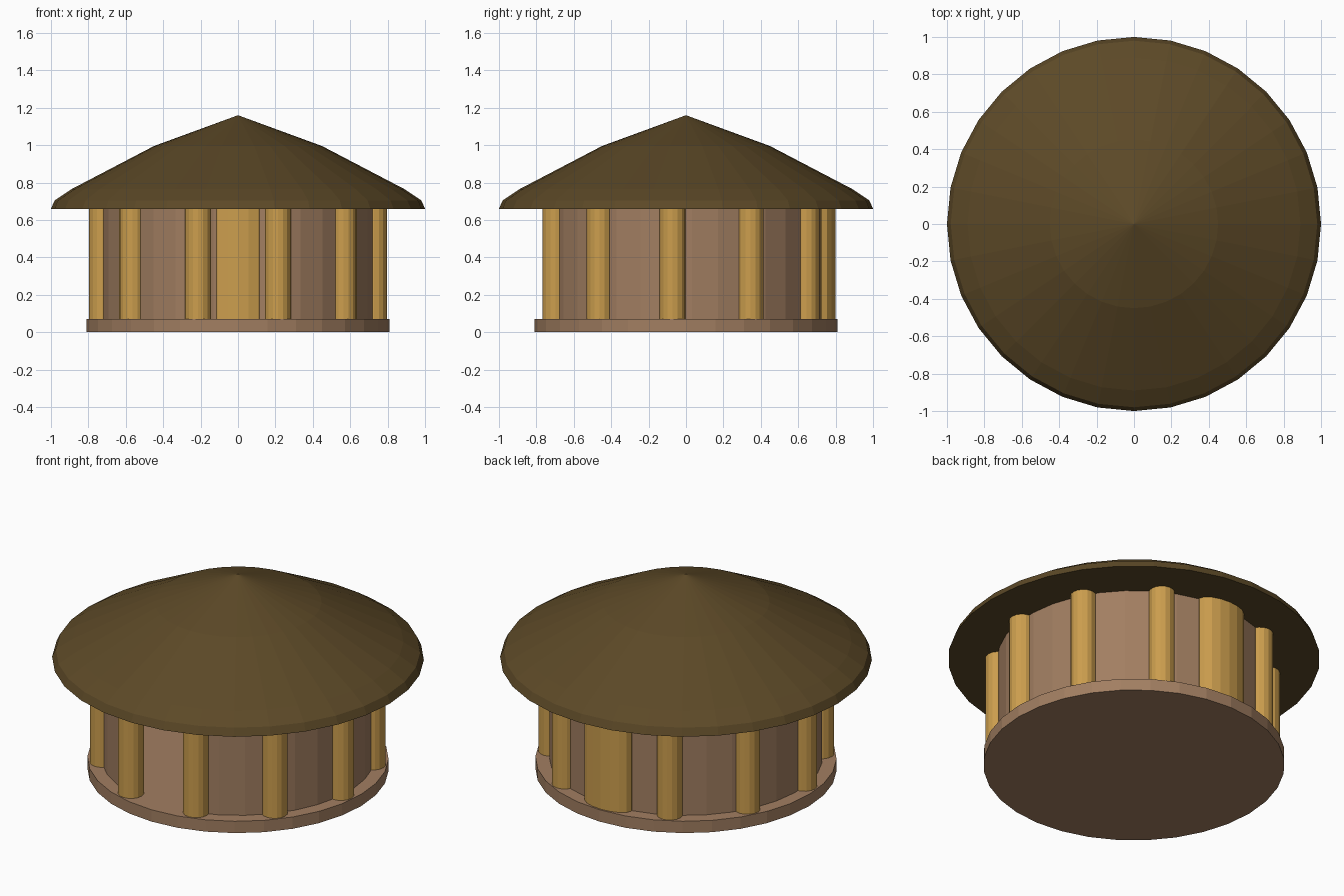
import bpy, bmesh, math

if "Cube" in bpy.data.objects:
    bpy.data.objects.remove(bpy.data.objects["Cube"])


def material(name, rgb):
    m = bpy.data.materials.new(name)
    m.diffuse_color = (*rgb, 1)
    m.use_nodes = True
    m.node_tree.nodes["Principled BSDF"].inputs["Base Color"].default_value = m.diffuse_color
    return m


THATCH = material("dark_thatch", (0.107, 0.066, 0.020))
CLAY = material("brown_clay", (0.36, 0.21, 0.12))
WOOD = material("golden_wood", (0.60, 0.34, 0.075))


def finish(bm, name, mat):
    bmesh.ops.recalc_face_normals(bm, faces=bm.faces)
    me = bpy.data.meshes.new(name)
    bm.to_mesh(me)
    bm.free()
    me.materials.append(mat)
    ob = bpy.data.objects.new(name, me)
    bpy.context.collection.objects.link(ob)
    return ob


def lathe(name, profile, mat, sides=32, centre=(0, 0), scale=(1, 1)):
    """Closed turned solid from (radius, z) points, bottom to top."""
    bm = bmesh.new()
    rings = []
    for r, z in profile:
        if r == 0:
            rings.append([bm.verts.new((centre[0], centre[1], z))] * sides)
            continue
        ring = []
        for i in range(sides):
            a = 2 * math.pi * i / sides
            ring.append(bm.verts.new((centre[0] + r * scale[0] * math.cos(a),
                                      centre[1] + r * scale[1] * math.sin(a), z)))
        rings.append(ring)
    for lo, hi in zip(rings, rings[1:]):
        for i in range(sides):
            j = (i + 1) % sides
            quad = [lo[i], lo[j], hi[j], hi[i]]
            bm.faces.new(list(dict.fromkeys(quad)))
    for ring in (rings[0], rings[-1]):
        if len(set(ring)) > 2:
            bm.faces.new(ring)
    return finish(bm, name, mat)


# Floor slab and roof
lathe("floor_slab", [(0.81, 0), (0.81, 0.07)], CLAY)
lathe("thatched_roof", [(1.0, 0.66), (0.98, 0.705), (0.89, 0.765),
                        (0.45, 0.995), (0, 1.16)], THATCH)

# Curved wall with a doorway left open between the two front posts
bm = bmesh.new()
start, end, steps = math.radians(-74), math.radians(254), 30
sections = []
for i in range(steps + 1):
    a = start + (end - start) * i / steps
    sections.append([bm.verts.new((r * math.cos(a), r * math.sin(a), z))
                     for r, z in ((0.69, 0.06), (0.735, 0.06), (0.735, 0.67), (0.69, 0.67))])
for s, t in zip(sections, sections[1:]):
    for k in range(4):
        n = (k + 1) % 4
        bm.faces.new((s[k], s[n], t[n], t[k]))
bm.faces.new(sections[0])
bm.faces.new(sections[-1])
finish(bm, "round_wall", CLAY)

# Posts, mirrored left and right around the wall
for k in range(5):
    off = math.radians(17 + 33.7 * k)
    for side, label in ((1, "right"), (-1, "left")):
        c = (0.73 * math.sin(off) * side, -0.73 * math.cos(off))
        lathe(f"post_{label}_{k + 1}", [(0.07, 0.06), (0.07, 0.67)], WOOD, 16, c)

# Broad oval post at the back
lathe("broad_back_post", [(1, 0.06), (1, 0.67)], WOOD, 16, (0, 0.725), (0.15, 0.075))
